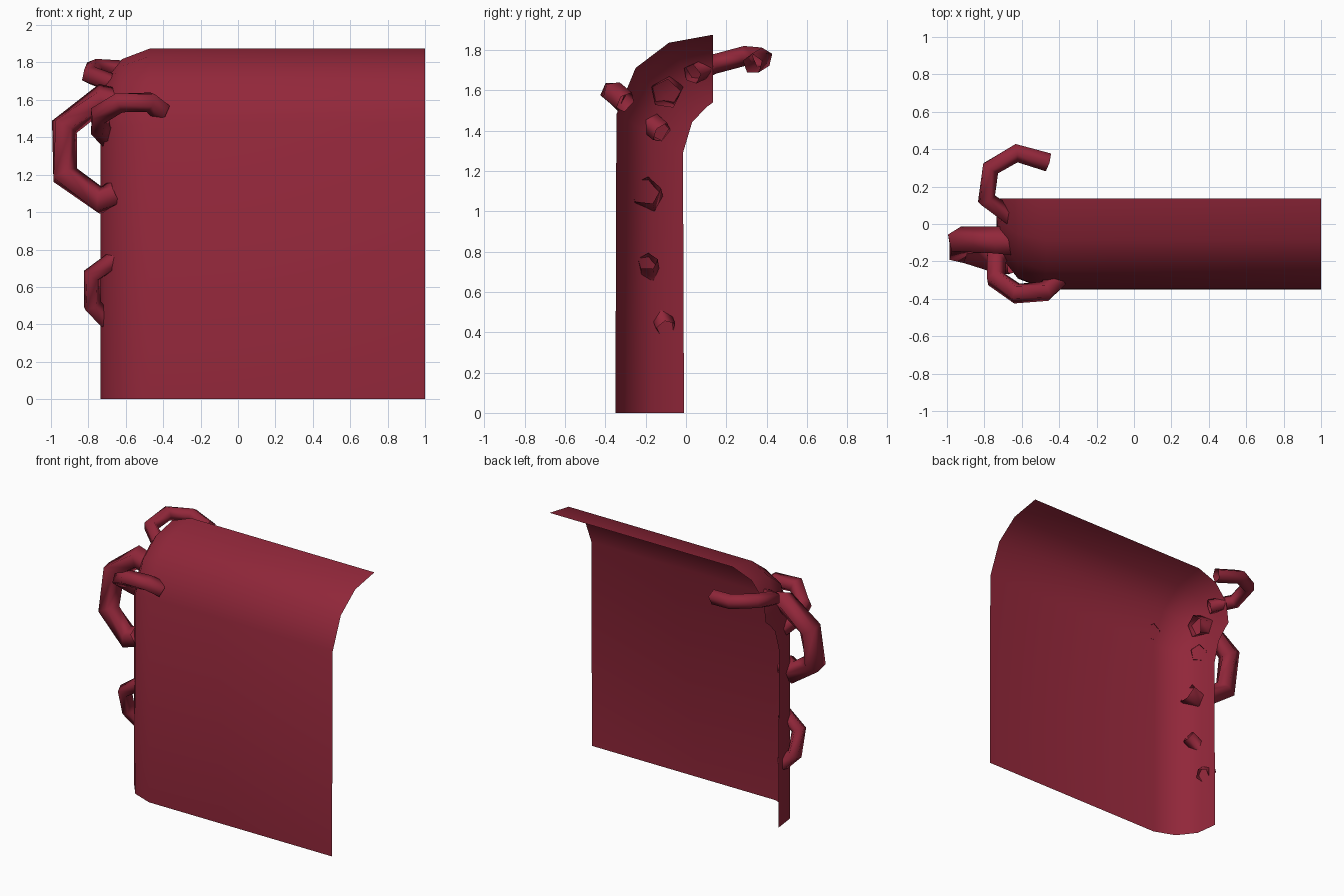
import bpy, bmesh, math
from mathutils import Vector

cube = bpy.data.objects.get("Cube")
if cube:
    bpy.data.objects.remove(cube, do_unlink=True)

# Single dark red material
red = bpy.data.materials.new("dark_red")
red.use_nodes = True
colour = (0.285, 0.02, 0.042, 1)
red.diffuse_color = colour
red.node_tree.nodes["Principled BSDF"].inputs["Base Color"].default_value = colour


def skin(name, rows, closed=False):
    """Join equal rows of points into one smooth open surface."""
    bm = bmesh.new()
    grid = [[bm.verts.new(p) for p in row] for row in rows]
    n = len(grid[0])
    for a, b in zip(grid, grid[1:]):
        for i in range(n if closed else n - 1):
            j = (i + 1) % n
            bm.faces.new((a[i], a[j], b[j], b[i]))
    for f in bm.faces:
        f.smooth = True
    bmesh.ops.recalc_face_normals(bm, faces=bm.faces)
    mesh = bpy.data.meshes.new(name)
    bm.to_mesh(mesh)
    bm.free()
    mesh.materials.append(red)
    obj = bpy.data.objects.new(name, mesh)
    bpy.context.collection.objects.link(obj)
    return obj


def tube(name, radius, points, sides=5):
    """Five-sided open tube with mitred bends along a path."""
    pts = [Vector(p) for p in points]
    rows = []
    side = None
    for i, p in enumerate(pts):
        before = (p - pts[i - 1]).normalized() if i else None
        after = (pts[i + 1] - p).normalized() if i + 1 < len(pts) else None
        along = ((before or after) + (after or before)).normalized()
        if side is None:
            side = along.orthogonal()
        side = (side - along * side.dot(along)).normalized()
        up = along.cross(side)
        angles = [math.tau * k / sides for k in range(sides)]
        rows.append([p + radius * (side * math.cos(a) + up * math.sin(a)) for a in angles])
    return skin(name, rows, closed=True)


# Thin sheet: rounded side section swept up and bent backwards at the top
section = [(1, 0), (-0.47, 0), (-0.62, 0.17), (-0.715, 0.53), (-0.735, 1)]   # x, share of depth
outer = [(-0.35, 0), (-0.345, 1.48), (-0.25, 1.71), (-0.085, 1.835), (0.135, 1.875)]
inner = [(-0.01, 0), (-0.015, 1.29), (0.03, 1.44), (0.1, 1.515), (0.135, 1.54)]
rows = []
for front, back in zip(outer, inner):
    f, b = Vector(front), Vector(back)
    rows.append([(x, *f.lerp(b, d)) for x, d in section])
skin("bent_sheet", rows)

# Hooked tubes piercing the rounded edge
tube("large_side_ring", 0.078, [
    (-0.63, -0.10, 1.58), (-0.73, -0.09, 1.61), (-0.93, -0.09, 1.46),
    (-0.93, -0.14, 1.20), (-0.74, -0.19, 1.06), (-0.65, -0.2, 1.10)])
tube("lower_side_ring", 0.052, [
    (-0.65, -0.19, 0.75), (-0.78, -0.18, 0.66),
    (-0.78, -0.13, 0.50), (-0.70, -0.1, 0.42)])
tube("front_ring", 0.058, [
    (-0.68, -0.12, 1.39), (-0.74, -0.19, 1.45), (-0.74, -0.29, 1.52),
    (-0.63, -0.37, 1.59), (-0.47, -0.36, 1.59), (-0.41, -0.30, 1.54)])
tube("top_ring", 0.052, [
    (-0.65, 0.03, 1.68), (-0.79, 0.13, 1.73), (-0.77, 0.30, 1.77),
    (-0.63, 0.38, 1.76), (-0.46, 0.33, 1.73)])
